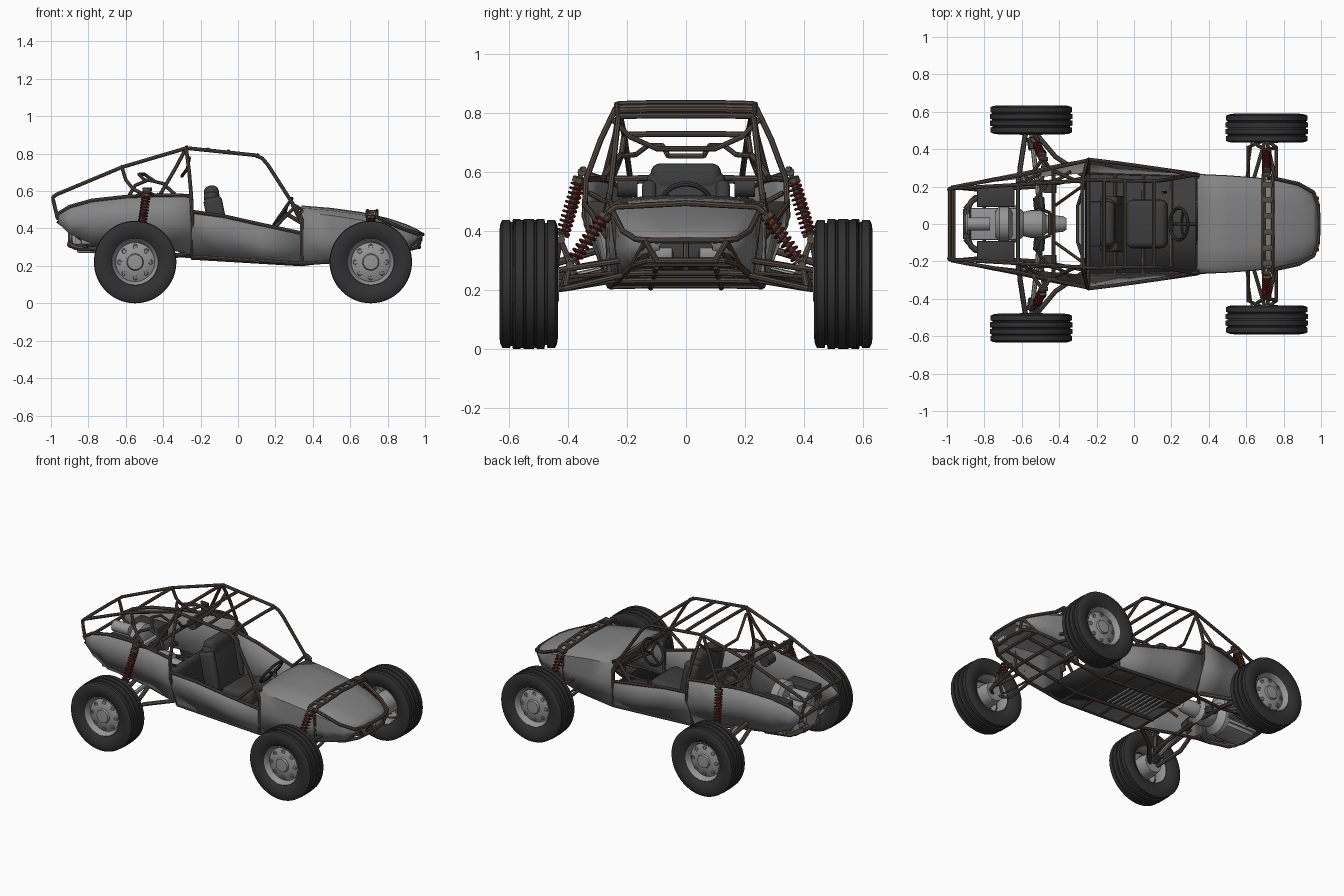
import bpy, bmesh, math
from mathutils import Vector, Matrix


def mat(name, c):
    m = bpy.data.materials.new(name)
    m.diffuse_color = (*c, 1)
    return m


TUBE = mat("tube_brown", (0.09, 0.07, 0.058))
RUBBER = mat("rubber", (0.03, 0.03, 0.03))
DARK = mat("dark", (0.045, 0.045, 0.045))
RED = mat("spring_red", (0.17, 0.015, 0.015))
PAINT = mat("body_grey", (0.23, 0.23, 0.23))
METAL = mat("metal_grey", (0.3, 0.3, 0.3))
PI = math.pi


def add(name, me, m=None):
    ob = bpy.data.objects.new(name, me)
    bpy.context.collection.objects.link(ob)
    if m:
        me.materials.clear()
        me.materials.append(m)
    return ob


def tubes(name, paths, r=0.01, m=TUBE, mirror=False):
    """Round tubes along paths, optionally repeated on the other side."""
    cu = bpy.data.curves.new(name, 'CURVE')
    cu.dimensions, cu.bevel_depth, cu.bevel_resolution, cu.use_fill_caps = '3D', r, 2, True
    for s in ((1, -1) if mirror else (1,)):
        for p in paths:
            sp = cu.splines.new('POLY')
            sp.points.add(len(p) - 1)
            for q, c in zip(sp.points, p):
                q.co = (c[0], c[1] * s, c[2], 1)
    tmp = bpy.data.objects.new("tmp", cu)
    me = bpy.data.meshes.new_from_object(tmp)
    bpy.data.objects.remove(tmp)
    return add(name, me, m)


def lathe(name, prof, loc, m=METAL, axis='Y', flip=1, n=48, closed=False):
    """Revolve (along, radius) profile around an axis through loc."""
    bm = bmesh.new()
    rings = []
    for i in range(n):
        a = 2 * PI * i / n
        c, s = math.cos(a), math.sin(a)
        rings.append([bm.verts.new((r * c, t * flip, r * s) if axis == 'Y' else (t, r * c, r * s)) for t, r in prof])
    k = len(prof)
    for i in range(n):
        A, B = rings[i], rings[(i + 1) % n]
        for j in range(k if closed else k - 1):
            bm.faces.new((A[j], A[(j + 1) % k], B[(j + 1) % k], B[j]))
    bmesh.ops.remove_doubles(bm, verts=bm.verts, dist=1e-5)
    bmesh.ops.recalc_face_normals(bm, faces=bm.faces)
    me = bpy.data.meshes.new(name)
    bm.to_mesh(me)
    ob = add(name, me, m)
    ob.location = loc
    return ob


def box(name, c, size, m=METAL, rot=0, bev=0.008, seg=2):
    bm = bmesh.new()
    bmesh.ops.create_cube(bm, size=1, matrix=Matrix.Diagonal((*size, 1)))
    if bev:
        bmesh.ops.bevel(bm, geom=bm.edges[:], offset=bev, segments=seg, affect='EDGES', profile=0.5)
    me = bpy.data.meshes.new(name)
    bm.to_mesh(me)
    ob = add(name, me, m)
    ob.location, ob.rotation_euler = c, (0, rot, 0)
    return ob


def panel(name, rows, m=PAINT, thick=0.006):
    """Sheet through rows of points on the +y side, mirrored to -y."""
    bm = bmesh.new()
    vs = [[bm.verts.new(p) for p in r] for r in rows]
    for A, B in zip(vs, vs[1:]):
        for j in range(len(A) - 1):
            bm.faces.new((A[j], B[j], B[j + 1], A[j + 1]))
    me = bpy.data.meshes.new(name)
    bm.to_mesh(me)
    ob = add(name, me, m)
    mi = ob.modifiers.new("mirror", 'MIRROR')
    mi.use_axis, mi.use_clip = (False, True, False), True
    so = ob.modifiers.new("thick", 'SOLIDIFY')
    so.thickness, so.offset = thick, 0
    return ob


# Wheels: ribbed tyre, dished rim with studs, brake drum
ribs = []
for i in range(4):
    y, d = -0.054 + i * 0.036, 0.003 * abs(i - 1.5)
    ribs += [(y - 0.013, 0.222 - d), (y + 0.013, 0.222 - d), (y + 0.015, 0.212 - d), (y + 0.021, 0.212 - d)]
side = [(0.074, 0.203), (0.0775, 0.178), (0.07, 0.145), (0.055, 0.122)]
tyre = [(-a, b) for a, b in side[::-1]] + ribs[:-2] + side
rim = [(-0.056, 0.118), (-0.054, 0.126), (-0.03, 0.112), (0.03, 0.112), (0.054, 0.127), (0.06, 0.122), (0.05, 0.112),
       (0.028, 0.104), (0.036, 0.085), (0.043, 0.06), (0.045, 0.045), (0.056, 0.04), (0.058, 0)]
for end, x, yc in (("front", 0.71, 0.512), ("rear", -0.55, 0.557)):
    for s in (1, -1):
        c = (x, s * yc, 0.2205)
        lathe(end + "_tyre", tyre, c, RUBBER, flip=s, closed=True, n=64)
        lathe(end + "_rim", rim, c, flip=s)
        lathe(end + "_brake_drum", [(-0.08, 0), (-0.08, 0.06), (-0.03, 0.07), (0.03, 0.07), (0.03, 0)], c, flip=s, n=24)
        for k in range(8):
            a = 2 * PI * k / 8
            lathe(end + "_rim_stud", [(0.03, 0.014), (0.042, 0.012), (0.042, 0.008), (0.034, 0.007), (0.034, 0)],
                  (x + 0.083 * math.cos(a), s * yc, 0.2205 + 0.083 * math.sin(a)), flip=s, n=10)

# Bodywork: hood, cockpit sides, rear sides
hood = []
for x, w, zc, ze, zb, wb in ((0.34, .262, .52, .495, .215, .26), (0.50, .255, .507, .48, .225, .25),
                             (0.66, .243, .485, .455, .24, .235), (0.80, .225, .453, .425, .265, .215),
                             (0.90, .195, .42, .395, .29, .185), (0.955, .155, .395, .375, .32, .15),
                             (0.985, .09, .375, .36, .335, .09)):
    hood.append([(x, 0, zc), (x, w * .5, zc - .004), (x, w * .86, ze + (zc - ze) * .5), (x, w, ze - .012),
                 (x, w * 1.01, (ze + zb) / 2), (x, wb, zb)])
panel("hood", hood)
panel("cockpit_side", [[(x, a, t), (x, b, c), (x, d, z)] for x, a, t, b, c, d, z in (
    (-0.245, .342, .49, .335, .40, .275, .25), (-0.08, .325, .465, .305, .36, .27, .24),
    (0.12, .297, .42, .285, .315, .265, .228), (0.335, .265, .375, .27, .30, .26, .215))])
panel("rear_side", [[(x, a, t), (x, b, c), (x, d, z)] for x, a, t, b, c, d, z in (
    (-0.25, .34, .575, .345, .42, .275, .26), (-0.42, .302, .575, .315, .44, .262, .30),
    (-0.60, .262, .568, .275, .45, .245, .32), (-0.78, .23, .548, .24, .44, .225, .32),
    (-0.90, .21, .515, .215, .44, .205, .37), (-0.96, .2, .485, .2, .455, .2, .43))])
panel("floor", [[(-0.26, 0, .25), (-0.26, .27, .25)], [(0.34, 0, .215), (0.34, .255, .215)],
                [(0.5, 0, .225), (0.5, .245, .225)]], DARK)
panel("firewall", [[(-0.26, 0, .25), (-0.26, .26, .25)], [(-0.255, 0, .45), (-0.255, .33, .45)],
                   [(-0.26, 0, .5), (-0.26, .335, .5)]], DARK)
panel("dashboard", [[(0.345, 0, .44), (0.345, .25, .44)], [(0.335, 0, .51), (0.335, .25, .49)]], DARK)
for i in range(9):
    box("floor_slat", (-0.16 + i * 0.035, 0, .236 - i * .002), (0.012, 0.2, 0.008), bev=0)

# Roll cage and frame
tubes("roll_cage", [
    [(-.245, .27, .25), (-.245, .345, .45), (-.25, .34, .575), (-.262, .29, .71), (-.275, .24, .815), (-.275, .225, .832)],
    [(-.275, .235, .83), (.09, .23, .792), (.13, .231, .775), (.16, .235, .74), (.32, .262, .49), (.34, .265, .45), (.34, .26, .21)],
    [(-.275, .232, .83), (-.62, .21, .728), (-.97, .19, .582), (-.99, .185, .565), (-.985, .19, .54), (-.965, .195, .455)],
    [(-.28, .225, .825), (-.33, .24, .73), (-.42, .28, .575)],
    [(-.62, .21, .725), (-.6, .22, .66), (-.56, .24, .61), (-.5, .27, .58)],
    [(-.58, .25, .58), (-.55, .23, .63), (-.48, .22, .66), (-.4, .24, .64), (-.34, .28, .585)],
    [(-.25, .34, .575), (-.42, .302, .578), (-.60, .262, .57), (-.78, .23, .55), (-.90, .21, .517), (-.975, .195, .47)],
    [(-.245, .345, .49), (-.08, .325, .467), (.12, .297, .422), (.34, .265, .375)],
    [(.2, .285, .41), (.31, .262, .52), (.345, .26, .50)], [(.29, .262, .53), (.335, .262, .44)],
], mirror=True)
tubes("lower_frame", [
    [(-.245, .275, .25), (.34, .26, .213), (.6, .235, .228), (.9, .18, .285), (.975, .14, .36)],
    [(-.245, .25, .25), (-.5, .2, .275), (-.8, .18, .315), (-.965, .195, .44)],
    [(-.25, .12, .243), (.34, .12, .208), (.9, .1, .28)],
    [(.72, .25, .47), (.88, .215, .40), (.96, .17, .372), (.985, .1, .368), (.988, 0, .368)],
    [(.9, .18, .285), (.96, .13, .3), (.97, 0, .3)], [(.98, .14, .368), (.965, .1, .3)],
    [(.72, .25, .47), (.72, .22, .24)],
], mirror=True)
cross = [(-.275, .23, .832), (-.16, .232, .82), (-.05, .232, .81), (.105, .23, .79), (-.62, .21, .727), (-.985, .185, .57),
         (-.965, .195, .455), (-.43, .29, .577), (.34, .262, .49), (.34, .26, .212), (-.245, .275, .25),
         (.05, .265, .23), (.2, .262, .22), (.62, .23, .23), (.76, .21, .255), (.9, .18, .285),
         (-.5, .2, .275), (-.8, .18, .315), (-.1, .27, .24)]
tubes("cross_bars", [[(x, -y, z), (x, y * -.5, z + .003), (x, y * .5, z + .003), (x, y, z)] for x, y, z in cross])
tubes("rear_braces", [[(-.26, .25, .78), (-.27, .19, .72), (-.3, .1, .68), (-.3, 0, .68)],
                      [(-.45, .06, .655), (-.5, .08, .69), (-.53, .13, .69), (-.5, .17, .66), (-.46, .22, .655)],
                      [(-.45, .06, .655), (-.45, 0, .655)],
                      [(-.25, .33, .53), (-.28, .2, .46), (-.42, .1, .32)]], r=.009, mirror=True)

# Front shock tower over the hood
tubes("shock_tower", [[(x, -.265, .462), (x, -.24, .482), (x, 0, .495), (x, .24, .482), (x, .265, .462)] for x in (.692, .742)])
for y in (-.21, -.13, -.045, .045, .13, .21):
    box("tower_plate", (.717, y, .492), (.05, .03, .012), TUBE, bev=.002)

# Coil-over shocks
def shock(name, p, q, turns, R):
    for s in (1, -1):
        a, b = (Vector((v[0], v[1] * s, v[2])) for v in (p, q))
        d = b - a
        u = d.normalized().cross(Vector((1, 0, 0))).normalized()
        v = d.normalized().cross(u)
        pts = []
        for i in range(turns * 14 + 1):
            t = 2 * PI * i / 14
            pts.append(a + d * (0.1 + 0.75 * i / (turns * 14)) + R * (u * math.cos(t) + v * math.sin(t)))
        tubes(name + "_spring", [pts], r=.0045, m=RED)
        tubes(name + "_rod", [[a, b]], r=.009, m=TUBE)
        tubes(name + "_body", [[a + d * .45, a + d * .88]], r=.013, m=TUBE)
        tubes(name + "_caps", [[a + d * .85, a + d * .92], [a + d * .06, a + d * .1]], r=R + .004)
        tubes(name + "_eyes", [[e - Vector((.02, 0, 0)), e + Vector((.02, 0, 0))] for e in (a, b)], r=.014)


shock("front_shock", (.71, .395, .285), (.71, .262, .472), 9, .021)
shock("rear_shock", (-.52, .425, .37), (-.487, .355, .6), 11, .021)
tubes("rear_shock_mount", [[(-.51, .352, .61), (-.46, .347, .61)],
                           [(-.487, .352, .6), (-.45, .295, .577)], [(-.487, .352, .6), (-.54, .278, .575)]], mirror=True)

# Suspension arms, hubs and drive shafts
tubes("front_arms", [
    [(.61, .23, .235), (.61, .41, .205), (.70, .45, .2)], [(.76, .215, .25), (.76, .41, .205), (.71, .45, .2)],
    [(.64, .24, .3), (.7, .445, .265)], [(.76, .22, .3), (.71, .445, .265)], [(.66, .42, .21), (.71, .395, .285), (.76, .41, .21)],
    [(.71, .445, .16), (.71, .445, .28)]], mirror=True)
tubes("tie_rods", [[(.58, .1, .27), (.63, .44, .24), (.70, .45, .24)]], r=.007, mirror=True)
tubes("rear_arms", [
    [(-.27, .26, .265), (-.42, .36, .24), (-.53, .49, .21)], [(-.6, .2, .29), (-.61, .3, .245), (-.58, .49, .21)],
    [(-.5, .2, .28), (-.48, .33, .245), (-.53, .48, .235)], [(-.55, .46, .22), (-.52, .425, .37), (-.48, .38, .25)],
    [(-.62, .22, .36), (-.58, .48, .28)]], r=.013, mirror=True)
tubes("drive_shafts", [[(-.5, .05, .32), (-.55, .5, .219)]], r=.013, m=METAL, mirror=True)
tubes("shaft_boots", [[(-.505, .08, .312), (-.51, .14, .3)], [(-.535, .4, .242), (-.545, .46, .23)]], r=.03, m=DARK, mirror=True)

# Engine and gearbox
lathe("gearbox", [(-.13, 0), (-.13, .1), (-.1, .1), (-.06, .065), (-.02, .075), (.04, .075), (.06, .05), (.15, .042),
                  (.17, .03), (.17, 0)], (-.53, 0, .34), axis='X', n=20)
box("engine_block", (-.75, 0, .38), (.25, .17, .17))
box("engine_sump", (-.76, 0, .295), (.2, .15, .05))
lathe("fan_housing", [(-.04, 0), (-.04, .07), (-.02, .095), (.03, .095), (.05, .06), (.05, 0)], (-.7, 0, .46), axis='X', n=24)
lathe("pulley", [(-.02, 0), (-.02, .06), (-.01, .05), (0, .06), (.01, .06), (.01, 0)], (-.89, 0, .38), axis='X', n=24)
lathe("alternator", [(-.06, 0), (-.06, .035), (.06, .035), (.06, 0)], (-.83, 0, .49), axis='X', n=20)
for s in (1, -1):
    box("cylinder_cover", (-.74, s * .145, .45), (.2, .11, .1), DARK)
    for i in range(7):
        box("cooling_fin", (-.74, s * (.095 + i * .014), .36), (.2, .006, .1), bev=0)
    box("valve_cover", (-.74, s * .198, .35), (.2, .02, .07))
    lathe("air_filter", [(-.035, 0), (-.035, .035), (.035, .035), (.035, 0)], (-.45, s * .2, .55), DARK, n=20)
tubes("exhaust", [[(-.66, .16, .31), (-.7, .17, .29), (-.85, .14, .295), (-.9, .08, .315)],
                  [(-.8, .16, .31), (-.87, .12, .3), (-.9, .05, .315)]], r=.015, m=TUBE, mirror=True)
tubes("muffler", [[(-.895, -.08, .315), (-.895, .08, .315)]], r=.02, m=TUBE)

# Seat, steering and controls
box("seat_cushion", (.07, 0, .325), (.22, .26, .1), DARK, rot=-.12, bev=.035, seg=4)
box("seat_back", (-.12, 0, .455), (.08, .27, .3), DARK, rot=-.2, bev=.035, seg=4)
box("headrest", (-.14, 0, .58), (.08, .24, .1), DARK, rot=-.15, bev=.034, seg=4)
for s in (1, -1):
    box("seat_bolster", (-.115, s * .125, .45), (.1, .05, .24), DARK, rot=-.2, bev=.022, seg=3)
    box("headlight", (.945, s * .085, .325), (.03, .08, .04))
    box("pedal", (.5, s * .06, .3), (.01, .04, .06), DARK, rot=.3, bev=.003)
wheel = lathe("steering_wheel", [(.009 * math.cos(k * PI / 4), .085 + .009 * math.sin(k * PI / 4)) for k in range(8)],
              (.24, 0, .49), DARK, axis='X', n=32, closed=True)
wheel.rotation_euler = (0, .6, 0)
ax = Matrix.Rotation(.6, 3, 'Y')
ctr = Vector((.24, 0, .49))
tubes("steering_spokes", [[ctr + ax @ Vector((.015, 0, 0)), ctr + ax @ Vector((0, .083 * math.cos(a), .083 * math.sin(a)))]
                          for a in (PI / 6, 5 * PI / 6, -PI / 2)], r=.007, m=DARK)
tubes("steering_column", [[ctr, (.34, 0, .43), (.58, 0, .27)]], r=.011)
tubes("gear_lever", [[(.17, .17, .24), (.15, .17, .42)]], r=.007)

# Smooth rounded parts, keep creases
for ob in bpy.context.collection.objects:
    ob.select_set(True)
    bpy.context.view_layer.objects.active = ob
bpy.ops.object.shade_smooth_by_angle(angle=math.radians(35))
